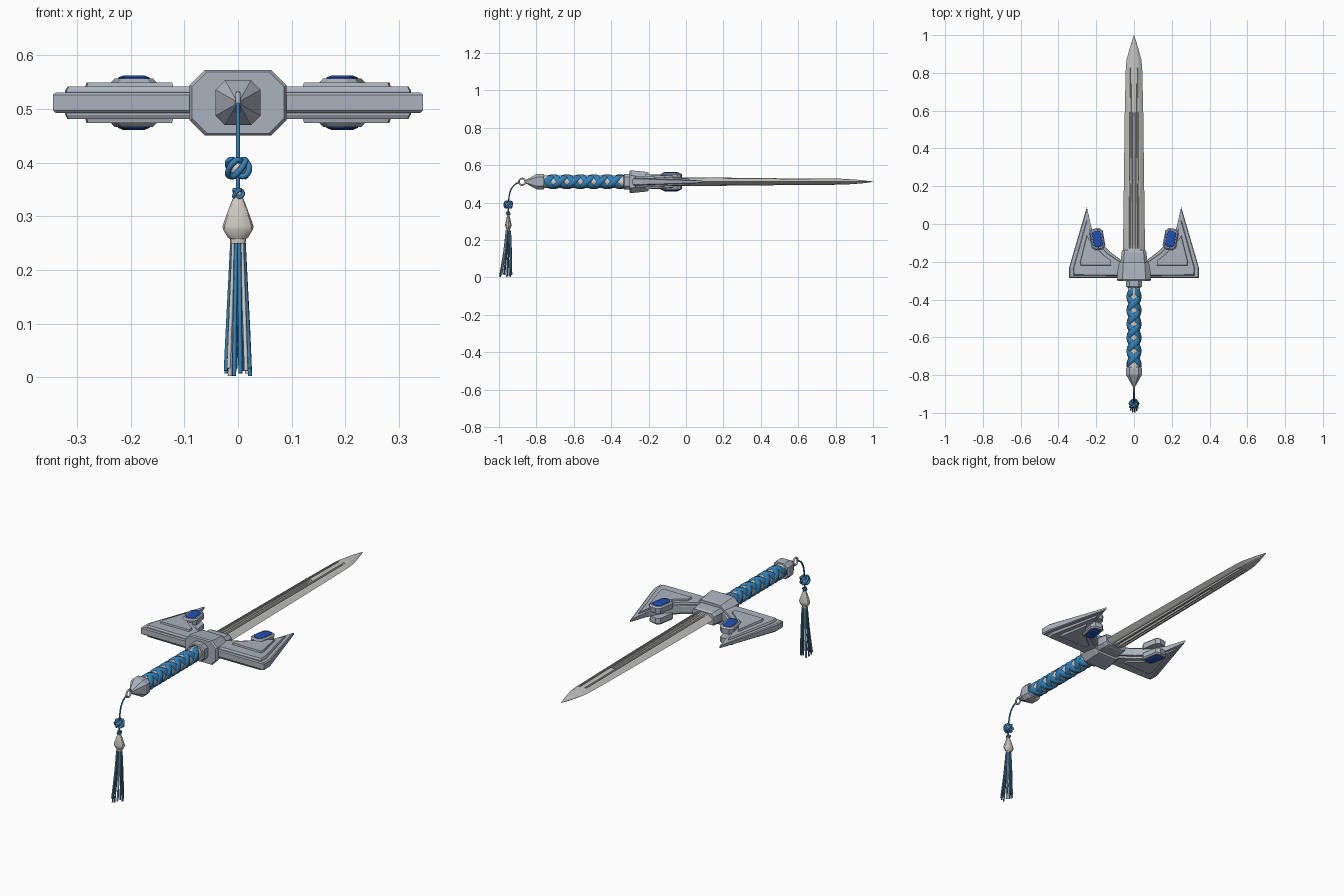
import bpy, bmesh, math
from mathutils import Vector, Matrix

if "Cube" in bpy.data.objects:
    bpy.data.objects.remove(bpy.data.objects["Cube"])

AXIS = 0.512  # height of the sword's long axis


def material(name, rgb):
    m = bpy.data.materials.new(name)
    m.use_nodes = True
    m.diffuse_color = (*rgb, 1)
    m.node_tree.nodes["Principled BSDF"].inputs["Base Color"].default_value = (*rgb, 1)
    return m


steel = material("blade steel", (0.55, 0.55, 0.54))
guard_grey = material("guard blue grey", (0.41, 0.45, 0.52))
blue = material("cord blue", (0.035, 0.22, 0.48))
gem_blue = material("gem blue", (0.015, 0.08, 0.45))
cream = material("cream", (0.64, 0.61, 0.56))


def finish(name, bm, mat, smooth=None):
    bmesh.ops.recalc_face_normals(bm, faces=bm.faces)
    me = bpy.data.meshes.new(name)
    bm.to_mesh(me)
    bm.free()
    me.materials.append(mat)
    ob = bpy.data.objects.new(name, me)
    bpy.context.collection.objects.link(ob)
    if smooth:
        bpy.ops.object.select_all(action='DESELECT')
        ob.select_set(True)
        bpy.context.view_layer.objects.active = ob
        bpy.ops.object.shade_smooth_by_angle(angle=math.radians(smooth))
    return ob


def loft(name, rings, mat, smooth=None, closed=True):
    """Skin a row of matching rings; closed rings get end caps."""
    bm = bmesh.new()
    rows = [[bm.verts.new(p) for p in ring] for ring in rings]
    n = len(rows[0])
    for a, b in zip(rows, rows[1:]):
        for i in range(n if closed else n - 1):
            j = (i + 1) % n
            bm.faces.new((a[i], a[j], b[j], b[i]))
    if closed:
        bm.faces.new(rows[0])
        bm.faces.new(rows[-1])
    return finish(name, bm, mat, smooth)


def octagon(w, h, c):
    half = [(w, -h + c), (w, h - c), (w - c, h), (-w + c, h)]
    return half + [(-x, -z) for x, z in half]


def along_y(name, stations, mat, smooth=None):
    """Chamfered box sections (y, half width, half height, chamfer)."""
    return loft(name, [[(x, y, AXIS + z) for x, z in octagon(w, h, c)]
                       for y, w, h, c in stations], mat, smooth)


def tube(name, points, radius, mat, cyclic=False, kind='NURBS'):
    cu = bpy.data.curves.new(name, 'CURVE')
    cu.dimensions = '3D'
    cu.bevel_depth = radius
    cu.bevel_resolution = 1
    cu.resolution_u = 4
    cu.use_fill_caps = True
    sp = cu.splines.new(kind)
    sp.points.add(len(points) - 1)
    for p, co in zip(sp.points, points):
        p.co = (*co, 1)
    sp.use_cyclic_u = cyclic
    sp.use_endpoint_u = not cyclic
    sp.order_u = 3
    cu.materials.append(mat)
    ob = bpy.data.objects.new(name, cu)
    bpy.context.collection.objects.link(ob)
    return ob


# Blade: lens section with two long side grooves and a shorter central one
def blade_ring(y, w, t, side, mid):
    q = [(1, 0), (0.6, 0.72), (0.46, 0.84), (0.42, 0.84 - side), (0.32, 0.88 - side),
         (0.28, 0.92), (0.14, 0.97), (0.09, 1 - mid)]
    top = q + [(-x, z) for x, z in reversed(q)]
    ring = top + [(x, -z) for x, z in reversed(top[1:-1])]
    return [(x * w, y, AXIS + z * t) for x, z in ring]


loft("blade", [blade_ring(*s) for s in [
    (-0.2, .058, .025, 0, 0), (-.13, .058, .025, 0, 0), (-.11, .058, .025, .4, .4),
    (0.35, .052, .021, .4, .4), (.57, .049, .018, .4, .4), (.59, .049, .018, .4, 0),
    (.81, .044, .016, .4, 0), (.83, .043, .016, 0, 0), (.87, .039, .014, 0, 0),
    (.94, .02, .009, 0, 0), (1, .001, .001, 0, 0)]], steel)

# Hub, collars and pommel
along_y("guard_hub", [(-.302, .086, .057, .028), (-.295, .09, .061, .028),
                      (-.215, .083, .053, .026), (-.2, .078, .049, .024)], guard_grey)
along_y("blade_collar", [(-.2, .07, .036, .015), (-.15, .066, .034, .015),
                         (-.137, .06, .028, .012)], guard_grey)
along_y("grip_collar", [(-.335, .038, .038, .018), (-.33, .042, .042, .018),
                        (-.298, .042, .042, .018)], guard_grey)
along_y("pommel", [(-.862, .006, .006, .002), (-.805, .038, .038, .016),
                   (-.797, .042, .042, .018), (-.765, .042, .042, .018),
                   (-.758, .038, .038, .016)], guard_grey)

# Guard wings: three stepped layers, thinner toward the swept tip
LAYERS = [
    (.019, [(.06, -.285), (.345, -.285), (.345, -.235), (.25, .09), (.225, -.02),
            (.185, -.09), (.13, -.145), (.06, -.197)]),
    (.030, [(.06, -.275), (.32, -.272), (.322, -.235), (.251, .02), (.232, -.04),
            (.19, -.108), (.135, -.16), (.06, -.21)]),
    (.038, [(.12, -.22), (.282, -.22), (.285, -.2), (.25, -.06), (.238, -.08),
            (.2, -.125), (.16, -.165), (.12, -.195)]),
]


def wing_layer(name, outline, half, side):
    mid = Vector((sum(p[0] for p in outline), sum(p[1] for p in outline))) / len(outline)
    rings = []
    for k, z in [(.965, -half), (1, -half * .75), (1, half * .75), (.965, half)]:
        ring = []
        for p in outline:
            q = mid + (Vector(p) - mid) * k
            taper = 1 - max(0, p[1] + .12) * 3.2
            ring.append((side * q.x, q.y, AXIS + z * taper))
        rings.append(ring)
    loft(name, rings, guard_grey)


def jewel(name, sections, mat, side, up):
    spin = Matrix.Rotation(math.radians(-10 * side), 3, 'Z')
    centre = Vector((.194 * side, -.08, AXIS))
    loft(name, [[centre + spin @ Vector((x, y, up * z)) for x, y in octagon(w, h, c)]
                for w, h, c, z in sections], mat)


for side, label in ((1, "left"), (-1, "right")):
    for i, (half, outline) in enumerate(LAYERS):
        wing_layer(f"{label}_wing_layer_{i + 1}", outline, half, side)
    for up, face in ((1, "upper"), (-1, "lower")):
        jewel(f"{label}_{face}_gem_mount", [(.034, .055, .016, .012), (.036, .057, .017, .038),
              (.03, .05, .014, .045)], guard_grey, side, up)
        jewel(f"{label}_{face}_gem", [(.026, .045, .012, .042), (.024, .043, .012, .047),
              (.015, .034, .008, .051)], gem_blue, side, up)

# Grip core
loft("grip_core", [[(.0325 * math.cos(a * math.pi / 8), y, AXIS + .0325 * math.sin(a * math.pi / 8))
                    for a in range(16)] for y in (-.765, -.33)], cream, 40)

# Grip wrap: four crossing spiral ribbons
PITCH, START, END, STEPS = .144, -.745, -.352, 80
for turn in (1, -1):
    for phase in (0, math.pi):
        rings = []
        for i in range(STEPS + 1):
            y = START + (END - START) * i / STEPS
            a = turn * 2 * math.pi * (y - START) / PITCH + phase
            lift = .0015 * turn * math.cos(2 * a)
            rings.append([(r * math.cos(a), y + d, AXIS + r * math.sin(a)) for d, r in
                          [(-.021, .032), (-.017, .036 + lift), (0, .0385 + lift),
                           (.017, .036 + lift), (.021, .032)]])
        loft("grip_wrap_ribbon", rings, blue, 50, closed=False)

# Pommel ring and hanging cord
HANG = -.95


def loop(name, centre, radius, thick, mat):
    pts = [Vector(centre) + radius * Vector((0, math.cos(t), math.sin(t)))
           for t in [i * math.pi / 6 for i in range(12)]]
    tube(name, pts, thick, mat, cyclic=True)


loop("pommel_ring", (0, -.876, AXIS), .018, .005, guard_grey)
tube("hanging_cord", [(0, -.888, AXIS), (0, -.915, .5), (0, -.938, .47), (0, -.947, .43),
                      (0, HANG, .39), (0, HANG, .335)], .004, blue)


# Knots: interlaced cord around a small core
def knot(name, z, size, thick, p, q):
    pts = []
    for i in range(60):
        t = i * 2 * math.pi / 60
        r = size * (.68 + .32 * math.cos(q * t))
        pts.append((r * math.cos(p * t), HANG + r * math.sin(p * t),
                    z + size * .75 * math.sin(q * t)))
    tube(name, pts, thick, blue, cyclic=True)
    bm = bmesh.new()
    bmesh.ops.create_icosphere(bm, subdivisions=2, radius=size * .8,
                               matrix=Matrix.Translation((0, HANG, z)))
    finish(name + "_core", bm, cream, 60)


knot("large_knot", .39, .021, .006, 3, 5)
knot("small_knot", .343, .0095, .0035, 2, 3)

# Tassel bell
loft("tassel_bell", [[(r * math.cos(a * math.pi / 6), HANG + .6 * r * math.sin(a * math.pi / 6), z)
                      for a in range(12)]
                     for r, z in [(.006, .343), (.016, .318), (.029, .282), (.028, .276),
                                  (.019, .261), (.015, .258), (.013, .238)]], cream, 30)

# Tassel strands
COUNT = 12
for i in range(COUNT):
    a = 2 * math.pi * i / COUNT + .2
    c, s = math.cos(a), math.sin(a)
    end = .003 + .014 * (i * 5 % 4) / 3
    tube("tassel_strand", [(.011 * c, HANG + .011 * s, .25),
                           (.015 * c, HANG - .002 + .017 * s, .17),
                           (.02 * c, HANG - .008 + .025 * s, .08),
                           (.023 * c, HANG - .014 + .032 * s, end)],
         .004, cream if i % 3 == 1 else blue)
